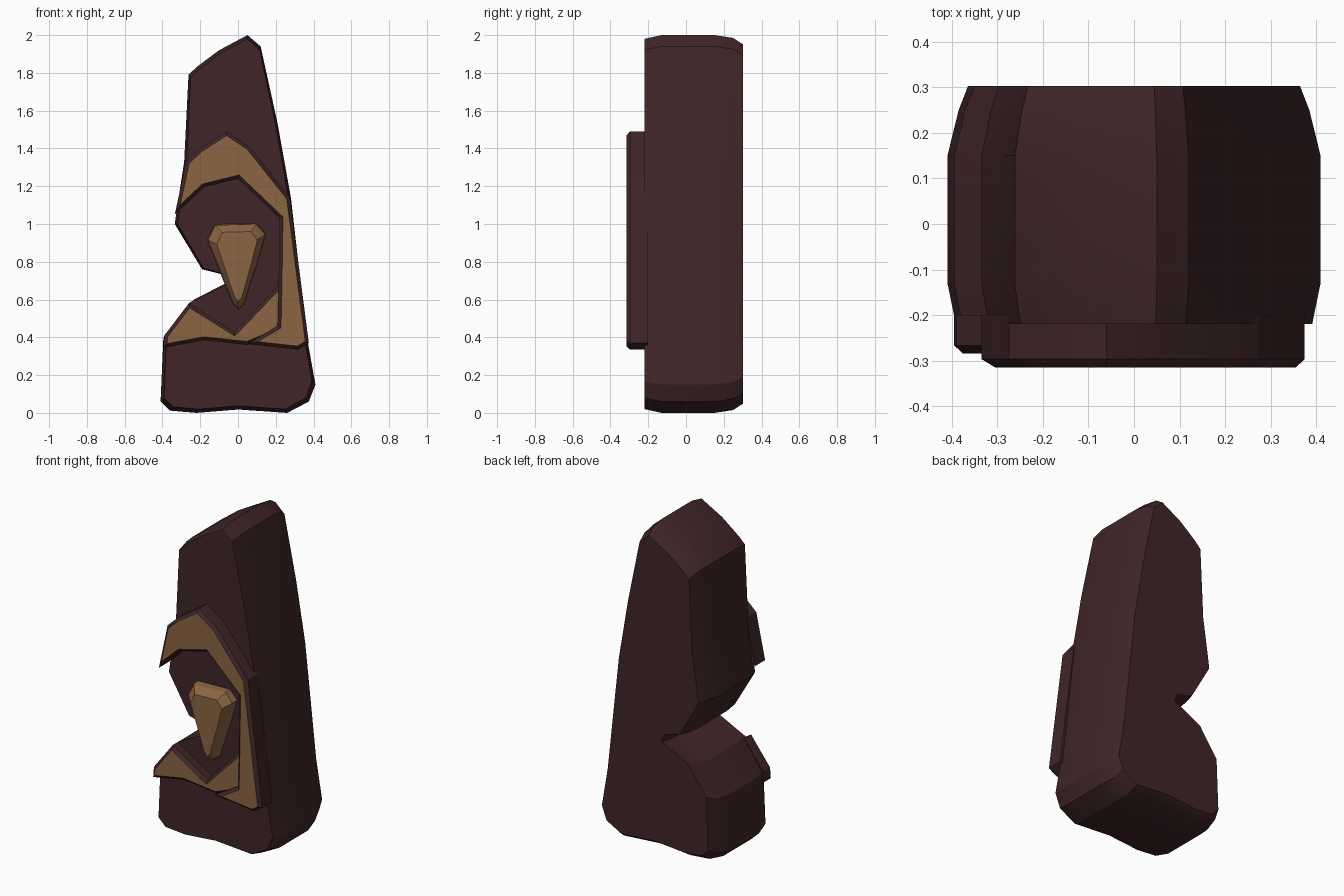
import bpy, bmesh, math

if "Cube" in bpy.data.objects:
    bpy.data.objects.remove(bpy.data.objects["Cube"])


def material(name, rgb):
    m = bpy.data.materials.new(name)
    m.diffuse_color = (*rgb, 1)
    m.use_nodes = True
    m.node_tree.nodes["Principled BSDF"].inputs["Base Color"].default_value = m.diffuse_color
    return m


DARK = material("dark_brown", (0.05, 0.0185, 0.0205))
GOLD = material("tan_gold", (0.26, 0.128, 0.056))


def finish(bm, name, mats):
    bmesh.ops.recalc_face_normals(bm, faces=bm.faces)
    me = bpy.data.meshes.new(name)
    bm.to_mesh(me)
    bm.free()
    ob = bpy.data.objects.new(name, me)
    bpy.context.collection.objects.link(ob)
    for m in mats:
        me.materials.append(m)
    bpy.ops.object.select_all(action='DESELECT')
    ob.select_set(True)
    bpy.context.view_layer.objects.active = ob
    bpy.ops.object.shade_smooth_by_angle(angle=math.radians(25))
    return ob


def loft(profile, rings, centre):
    """Stack copies of an x-z profile along y; rings = (y, x scale, z scale)."""
    bm = bmesh.new()
    cx, cz = centre
    loops = [[bm.verts.new((cx + (x - cx) * sx, y, cz + (z - cz) * sz))
              for x, z in profile] for y, sx, sz in rings]
    n = len(profile)
    for a, b in zip(loops, loops[1:]):
        for i in range(n):
            j = (i + 1) % n
            bm.faces.new((a[i], a[j], b[j], b[i]))
    front = bm.faces.new(loops[0])
    bm.faces.new(loops[-1])
    bmesh.ops.recalc_face_normals(bm, faces=bm.faces)
    return bm, front


def plate(name, profile, front_y):
    """Dark slab with a chamfered rim and a gold front face."""
    rim = 0.018
    bm, front = loft(profile, [(front_y + rim, 1, 1), (-0.2, 1, 1)], (0, 1))
    bmesh.ops.inset_region(bm, faces=[front], thickness=rim, depth=rim,
                           use_even_offset=True)
    front.material_index = 1
    return finish(bm, name, [DARK, GOLD])


# Tall standing slab with a side notch
body = [(0.05, 2.0), (0.12, 1.94), (0.21, 1.53), (0.28, 1.14), (0.365, 0.4),
        (0.41, 0.15), (0.375, 0.06), (0.26, 0.0), (0.0, 0.018), (-0.22, 0.0),
        (-0.36, 0.012), (-0.41, 0.06), (-0.395, 0.4), (-0.26, 0.58),
        (-0.05, 0.68), (-0.07, 0.73), (-0.19, 0.76), (-0.335, 1.0),
        (-0.325, 1.07), (-0.285, 1.33), (-0.262, 1.79), (-0.22, 1.83),
        (-0.1, 1.92)]
bm, _ = loft(body, [(-0.22, 0.955, 0.98), (-0.13, 1, 1), (0.15, 1, 1),
                    (0.25, 0.94, 0.985), (0.303, 0.89, 0.95)], (0, 1))
finish(bm, "stone_body", [DARK])

# Raised hooked band: upper arch and right column
arch = [(-0.335, 1.05), (-0.275, 1.33), (-0.2, 1.4), (-0.06, 1.49),
        (0.06, 1.41), (0.275, 1.14), (0.375, 0.37), (0.32, 0.335),
        (0.05, 0.365), (0.21, 0.46), (0.215, 0.68), (0.22, 1.03),
        (0.0, 1.24), (-0.18, 1.195)]
plate("upper_band", arch, -0.315)

# Lower lip of the band, set slightly back
lip = [(-0.395, 0.345), (-0.18, 0.385), (0.05, 0.36), (0.24, 0.44),
       (0.23, 0.69), (-0.02, 0.43), (-0.26, 0.58), (-0.39, 0.41)]
plate("lower_lip", lip, -0.285)

# Tapered tooth-like gem in the opening
gem = [(-0.165, 0.92), (-0.125, 1.0), (0.1, 1.005), (0.15, 0.95), (0.1, 0.78),
       (0.03, 0.57), (0.0, 0.545), (-0.03, 0.58), (-0.11, 0.78)]
bm, _ = loft(gem, [(-0.305, 0.68, 0.8), (-0.26, 0.96, 0.97), (-0.2, 1, 1)],
             (0.0, 0.78))
finish(bm, "gem", [GOLD])
